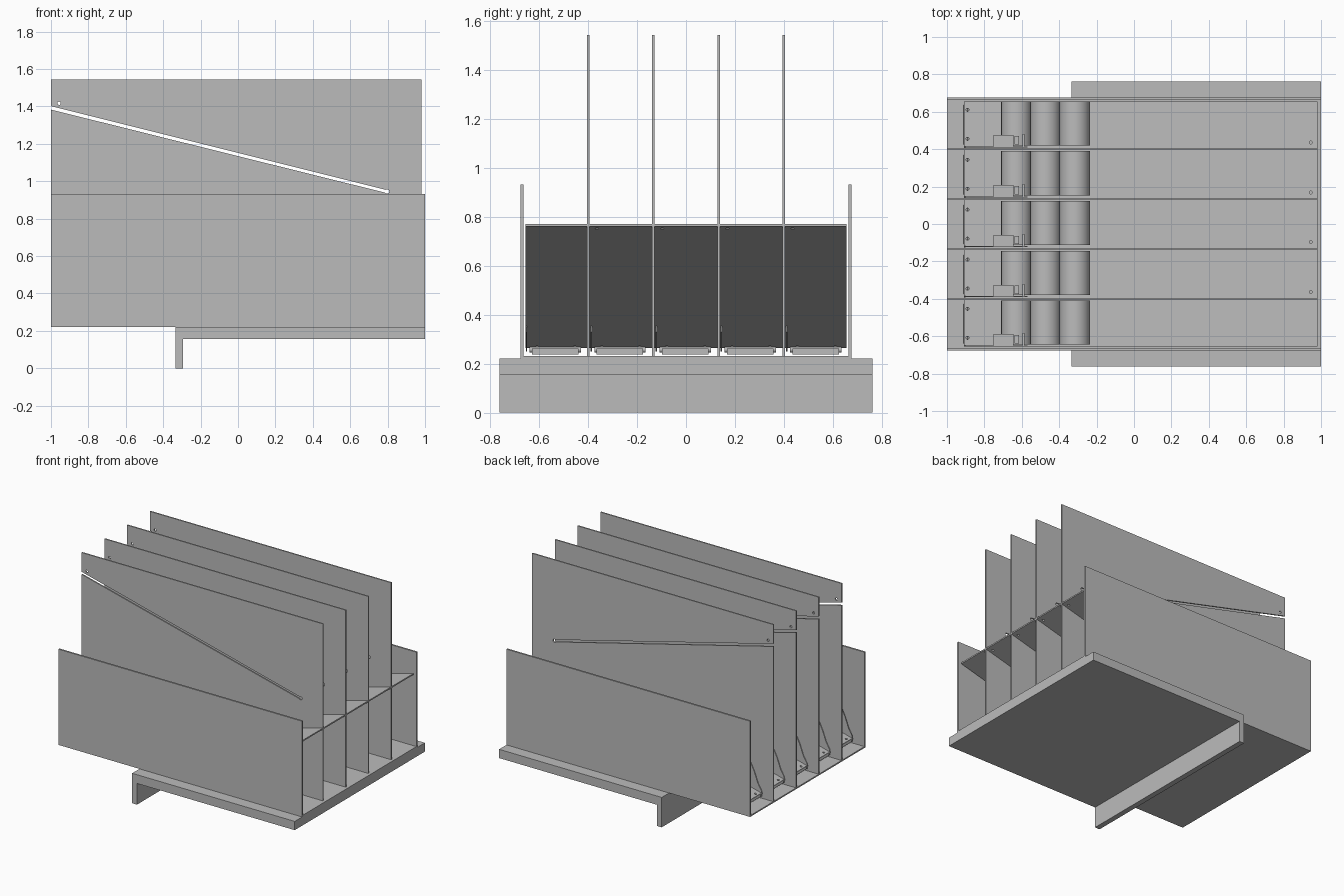
import bpy, bmesh, math
from mathutils import Matrix, Vector

if "Cube" in bpy.data.objects:
    bpy.data.objects.remove(bpy.data.objects["Cube"])

grey = bpy.data.materials.new("plain_grey")
grey.use_nodes = True
grey.diffuse_color = (0.5, 0.5, 0.5, 1)
grey.node_tree.nodes["Principled BSDF"].inputs["Base Color"].default_value = (0.5, 0.5, 0.5, 1)


def finish(name, bm):
    bmesh.ops.recalc_face_normals(bm, faces=bm.faces)
    mesh = bpy.data.meshes.new(name)
    bm.to_mesh(mesh)
    bm.free()
    mesh.materials.append(grey)
    obj = bpy.data.objects.new(name, mesh)
    bpy.context.collection.objects.link(obj)
    return obj


def box(name, x, y, z):
    bm = bmesh.new()
    bmesh.ops.create_cube(bm, size=1)
    for v in bm.verts:
        v.co = [r[0] if c < 0 else r[1] for c, r in zip(v.co, (x, y, z))]
    return finish(name, bm)


def slab(name, outline, y0, y1):
    """Extrude an outline in the xz plane from y0 to y1."""
    bm = bmesh.new()
    face = bm.faces.new([bm.verts.new((x, y0, z)) for x, z in outline])
    new = bmesh.ops.extrude_face_region(bm, geom=[face])["geom"]
    verts = [v for v in new if isinstance(v, bmesh.types.BMVert)]
    bmesh.ops.translate(bm, verts=verts, vec=(0, y1 - y0, 0))
    return finish(name, bm)


def cylinders(name, centers, radius, length, axis, sides=16):
    bm = bmesh.new()
    turn = Matrix.Rotation(math.pi / 2, 4, "X") if axis == "Y" else Matrix()
    for c in centers:
        bmesh.ops.create_cone(bm, cap_ends=True, segments=sides, radius1=radius,
                              radius2=radius, depth=length,
                              matrix=Matrix.Translation(c) @ turn)
    obj = finish(name, bm)
    for p in obj.data.polygons:
        p.use_smooth = len(p.vertices) == 4
    return obj


def cut(obj, cutter):
    mod = obj.modifiers.new("holes", "BOOLEAN")
    mod.object = cutter
    mod.solver = "EXACT"
    cutter.hide_render = True
    cutter.hide_set(True)


# Base plate with its hanging front lip
slab("base_plate", [(-0.335, 0), (-0.295, 0), (-0.295, 0.157), (1, 0.157),
                    (1, 0.222), (-0.335, 0.222)], -0.763, 0.763)

# Tray floor and outer walls
box("tray_floor", (-1, 1), (-0.677, 0.677), (0.222, 0.232))
for side, label in ((-1, "front"), (1, "back")):
    box(label + "_wall", (-1, 1), sorted((side * 0.664, side * 0.677)), (0.232, 0.932))

# Tall dividers, each with a sloping slot ending in a round eye
dividers = [-0.4, -0.133, 0.133, 0.4]
slope = -0.25
eye = Vector((0.797, 0.945))
eye_arc = [(eye.x + 0.012 * math.cos(a), eye.y + 0.012 * math.sin(a))
           for a in (math.radians(130 - 28 * i) for i in range(11))]
outline = [(-1, 0.232), (0.98, 0.232), (0.98, 1.545), (-1, 1.545), (-1, 1.402)]
outline += eye_arc + [(-1, 1.383)]
eyelets = cylinders("divider_hole_cutter", [(-0.957, 0, 1.417)], 0.009, 2, "Y")
for i, y in enumerate(dividers):
    cut(slab(f"divider_{i + 1}", outline, y - 0.005, y + 0.005), eyelets)

# Sloping ramp sheet with screw holes
low, high = Vector((-0.91, 0.275)), Vector((0.98, 0.772))


def ramp_z(x):
    return low.y + (x - low.x) * (high.y - low.y) / (high.x - low.x)


ramp = slab("ramp", [low, high, high - Vector((0, 0.01)), low - Vector((0, 0.01))],
            -0.656, 0.656)
cells = [-0.664] + dividers
spots = [(-0.89, y + dy, ramp_z(-0.89)) for y in cells for dy in (0.055, 0.21)]
spots += [(0.945, y + 0.036, ramp_z(0.945)) for y in dividers]
cut(ramp, cylinders("ramp_hole_cutter", spots, 0.008, 0.08, "Z", 12))

# Contents and release gear of every lane
radius = 0.081
for i, y in enumerate(cells):
    n = f"_{i + 1}"
    # Three rollers resting on the ramp
    cylinders("rollers" + n, [(x, y + 0.138, ramp_z(x) + radius * 1.034)
                              for x in (-0.629, -0.473, -0.316)],
              radius, 0.236, "Y", 48)
    # Curved side bracket against the divider
    slab("side_bracket" + n, [(-0.91, 0.25), (-0.57, 0.33), (-0.57, 0.54), (-0.76, 0.54),
                              (-0.81, 0.5), (-0.85, 0.42), (-0.88, 0.34), (-0.91, 0.29)],
         y + 0.009, y + 0.015)
    # Release motor, its gear and its arm
    box("motor" + n, (-0.75, -0.645), (y + 0.015, y + 0.075), (0.5, 0.545))
    box("motor_gear" + n, (-0.64, -0.615), (y + 0.025, y + 0.07), (0.505, 0.535))
    box("motor_arm" + n, (-0.595, -0.585), (y + 0.009, y + 0.08), (0.48, 0.54))
    # Rounded stop and shoe below the low end of the ramp
    cylinders("end_stop" + n, [(-0.9, y + 0.13, 0.258)], 0.012, 0.21, "Y")
    box("ramp_shoe" + n, (-0.89, -0.72), (y + 0.035, y + 0.225), (0.238, 0.262))
